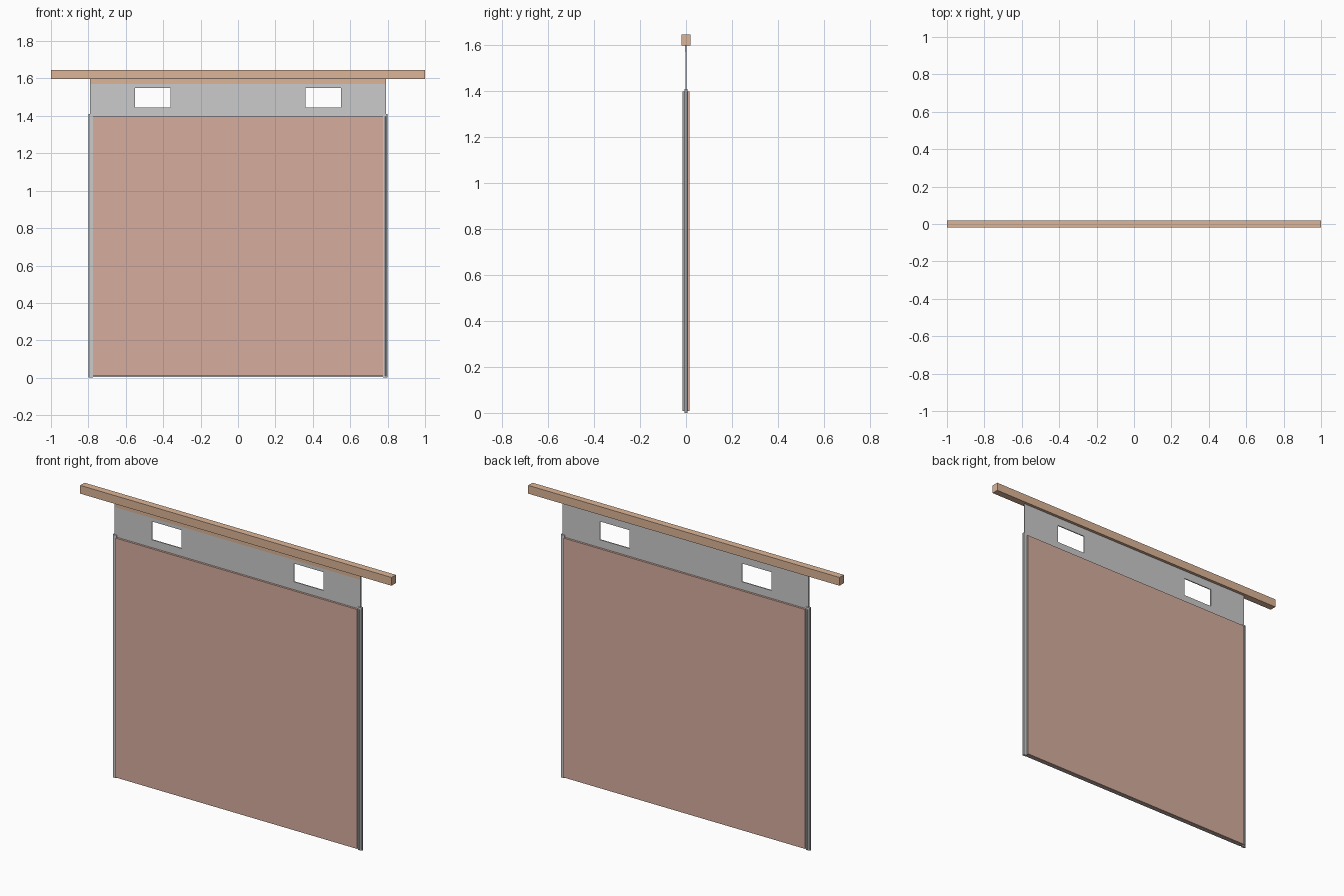
import bpy, bmesh

if "Cube" in bpy.data.objects:
    bpy.data.objects.remove(bpy.data.objects["Cube"])

def material(name, color):
    m = bpy.data.materials.new(name)
    m.diffuse_color = color
    m.use_nodes = True
    m.node_tree.nodes["Principled BSDF"].inputs["Base Color"].default_value = m.diffuse_color
    return m

def finish(name, bm, mat=None):
    bmesh.ops.recalc_face_normals(bm, faces=bm.faces)
    me = bpy.data.meshes.new(name)
    bm.to_mesh(me)
    bm.free()
    ob = bpy.data.objects.new(name, me)
    bpy.context.collection.objects.link(ob)
    if mat:
        me.materials.append(mat)
    return ob

def box(name, lo, hi, mat=None):
    bm = bmesh.new()
    bmesh.ops.create_cube(bm, size=1)
    for v in bm.verts:
        v.co = [(a + b) / 2 + c * (b - a) for a, b, c in zip(lo, hi, v.co)]
    return finish(name, bm, mat)

def extrude_up(name, profile, z0, z1):
    bm = bmesh.new()
    face = bm.faces.new([bm.verts.new((x, y, z0)) for x, y in profile])
    ext = bmesh.ops.extrude_face_region(bm, geom=[face])
    for g in ext["geom"]:
        if isinstance(g, bmesh.types.BMVert):
            g.co.z = z1
    return finish(name, bm)

wood = material("wood", (0.72, 0.46, 0.31, 1))
panel = material("panel", (0.67, 0.42, 0.34, 1))

# Top bar with a thin tongue gripping the plate
box("top_bar", (-1, -0.02, 1.598), (1, 0.02, 1.646), wood)
box("bar_tongue", (-0.788, -0.0036, 1.57), (0.788, 0.0028, 1.598), wood)

# Core plate with two rectangular windows
xs = [-0.79, -0.55, -0.362, 0.362, 0.55, 0.79]
zs = [0.004, 1.444, 1.55, 1.598]
bm = bmesh.new()
grid = [[bm.verts.new((x, 0, z)) for x in xs] for z in zs]
for j in range(3):
    for i in range(5):
        if j == 1 and i in (1, 3):
            continue
        bm.faces.new((grid[j][i], grid[j][i + 1], grid[j + 1][i + 1], grid[j + 1][i]))
plate = finish("core_plate", bm)
solid = plate.modifiers.new("thickness", "SOLIDIFY")
solid.thickness = 0.006
solid.offset = 0

# Facing panels, front and back
for side, s in (("front", -1), ("back", 1)):
    y0, y1 = sorted((s * 0.003, s * 0.015))
    box(side + "_panel", (-0.775, y0, 0.008), (0.775, y1, 1.398), panel)

# Edge channels wrapping the plate, each with a raised lip on one face
channel = [(0.775, -0.007), (0.797, -0.007), (0.8, -0.004), (0.8, 0.004),
           (0.797, 0.007), (0.775, 0.007), (0.775, 0.003), (0.79, 0.003),
           (0.79, -0.003), (0.775, -0.003)]
lip = [(0.777, -0.007), (0.777, -0.015), (0.786, -0.015), (0.79, -0.012), (0.79, -0.007)]
for side, s in (("right", 1), ("left", -1)):
    extrude_up(side + "_edge_channel", [(s * x, s * y) for x, y in channel], 0, 1.41)
    extrude_up(side + "_channel_lip", [(s * x, s * y) for x, y in lip], 0.008, 1.398)
